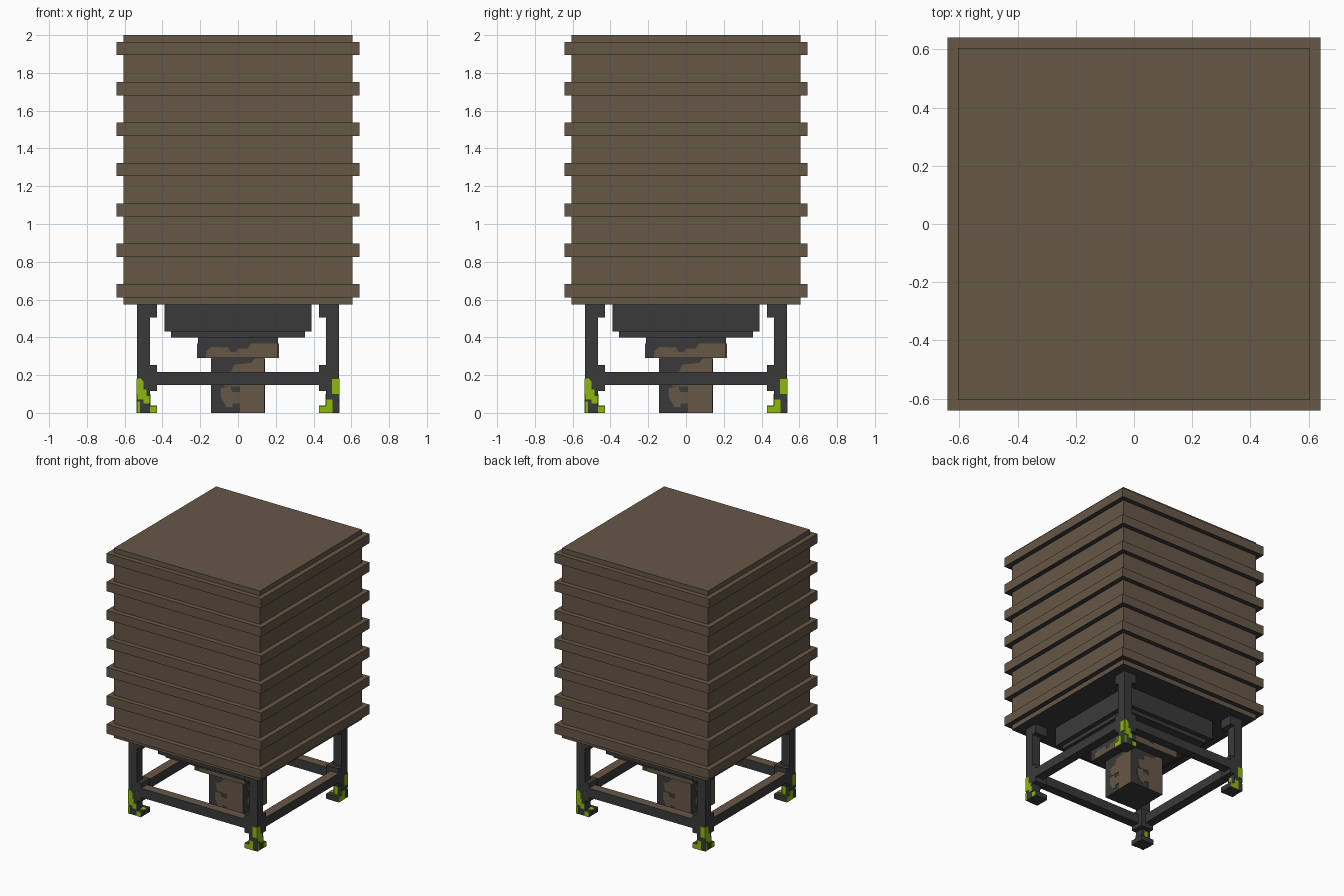
import bpy, bmesh, math
from mathutils import Vector

cube = bpy.data.objects.get("Cube")
if cube:
    bpy.data.objects.remove(cube, do_unlink=True)


def material(name, rgb):
    m = bpy.data.materials.new(name)
    m.use_nodes = True
    m.diffuse_color = (*rgb, 1)
    m.node_tree.nodes["Principled BSDF"].inputs["Base Color"].default_value = (*rgb, 1)
    return m


BROWN = material("brown", (0.133, 0.095, 0.061))
DARK = material("dark_grey", (0.042, 0.042, 0.042))
GREEN = material("lime_green", (0.27, 0.49, 0.004))


def finish(name, bm, mats, second=None):
    """Make an object; faces passing the rule get the second material."""
    bmesh.ops.recalc_face_normals(bm, faces=bm.faces)
    if second:
        for f in bm.faces:
            f.material_index = int(second(f))
    mesh = bpy.data.meshes.new(name)
    bm.to_mesh(mesh)
    bm.free()
    for m in mats:
        mesh.materials.append(m)
    ob = bpy.data.objects.new(name, mesh)
    bpy.context.collection.objects.link(ob)
    return ob


def add_box(bm, lo, hi):
    lo, hi = Vector(lo), Vector(hi)
    for v in bmesh.ops.create_cube(bm, size=1)["verts"]:
        v.co = Vector([l + (h - l) * (c + 0.5) for l, h, c in zip(lo, hi, v.co)])


def square_loft(name, steps, mats, second=None):
    """Skin square rings given as (half width, height)."""
    bm = bmesh.new()
    rings = [[bm.verts.new((sx * w, sy * w, z))
              for sx, sy in ((-1, -1), (1, -1), (1, 1), (-1, 1))] for w, z in steps]
    bm.faces.new(rings[0])
    bm.faces.new(rings[-1])
    for a, b in zip(rings, rings[1:]):
        for i in range(4):
            j = (i + 1) % 4
            bm.faces.new((a[i], a[j], b[j], b[i]))
    return finish(name, bm, mats, second)


def plate(name, outline, depth, mat, thick=0.003):
    """Thin painted patch on the plane y = -depth, outlined in x and z."""
    bm = bmesh.new()
    face = bm.faces.new([bm.verts.new((x, -depth, z)) for x, z in outline])
    ext = bmesh.ops.extrude_face_region(bm, geom=[face])
    for v in ext["geom"]:
        if isinstance(v, bmesh.types.BMVert):
            v.co.y -= thick
    return finish(name, bm, [mat])


def rect(x0, x1, z0, z1):
    return [(x0, z0), (x1, z0), (x1, z1), (x0, z1)]


def four_sides(ob):
    """Repeat an object around the vertical axis."""
    for i in range(1, 4):
        c = ob.copy()
        c.name = f"{ob.name}_{i + 1}"
        c.rotation_euler.z = i * math.pi / 2
        bpy.context.collection.objects.link(c)


def faces_down(f):
    return f.normal.z < -0.5


def faces_up(f):
    return f.normal.z > 0.5


# Ribbed container
BODY, RIB, BASE = 0.605, 0.642, 0.575
steps = [(BODY, BASE)]
for i in range(7):
    z = 0.612 + i * 0.2137
    steps += [(BODY, z), (RIB, z), (RIB, z + 0.07), (BODY, z + 0.07)]
steps.append((BODY, 2.0))
square_loft("ribbed_container", steps, [BROWN, DARK], faces_down)

# Stepped hopper and outlet chute below the container
square_loft("hopper", [(0.14, 0), (0.14, 0.29), (0.213, 0.29), (0.213, 0.4),
                       (0.355, 0.4), (0.355, 0.43), (0.39, 0.43), (0.39, BASE)], [DARK])

# Rust patches on neck and chute
four_sides(plate("neck_rust", [
    (-0.17, 0.29), (0.21, 0.29), (0.21, 0.367), (0.07, 0.367), (0.05, 0.34), (0, 0.34),
    (-0.01, 0.322), (-0.04, 0.322), (-0.05, 0.345), (-0.14, 0.35), (-0.165, 0.33)], 0.213, BROWN))
four_sides(plate("chute_rust", [
    (0.01, 0), (0.14, 0), (0.14, 0.289), (0.09, 0.289), (0.07, 0.265), (-0.02, 0.255),
    (-0.035, 0.22), (-0.09, 0.2), (-0.07, 0.14), (0.01, 0.14), (0.01, 0.11),
    (-0.03, 0.11), (-0.04, 0.14), (-0.09, 0.13), (-0.09, 0.08), (-0.06, 0.03),
    (-0.03, 0.03), (-0.03, 0.05), (0.01, 0.05)], 0.14, BROWN))

# Corner legs: foot, post, rail bracket, post and cap
OUT, POST, WIDE = 0.535, 0.466, 0.43
bm = bmesh.new()
for inner, z0, z1 in ((WIDE, 0, 0.037), (POST, 0.037, 0.115), (WIDE, 0.115, 0.253),
                      (POST, 0.253, 0.505), (WIDE, 0.505, BASE)):
    add_box(bm, (-OUT, -OUT, z0), (-inner, -inner, z1))
four_sides(finish("leg", bm, [DARK]))

# Rails between the legs, rusty on top
bm = bmesh.new()
add_box(bm, (-WIDE, -OUT, 0.148), (WIDE, -POST, 0.217))
four_sides(finish("rail", bm, [DARK, BROWN], faces_up))

# Green paint on the outside of the legs
paint = [
    [(-OUT, 0.07), (-0.5, 0.07), (-0.5, 0.05), (-POST, 0.05), (-POST, 0.09), (-0.485, 0.09),
     (-0.485, 0.125), (-0.5, 0.125), (-0.5, 0.165), (-0.515, 0.183), (-OUT, 0.183)],
    rect(-OUT, -0.52, 0, 0.06),
    rect(-POST, -WIDE, 0, 0.037),
    rect(0.497, OUT, 0.1, 0.18),
    [(WIDE, 0), (0.5, 0), (0.5, 0.07), (POST, 0.07), (POST, 0.037), (WIDE, 0.037)],
]
for p in paint:
    four_sides(plate("leg_paint", p, OUT, GREEN))

# Green paint on the inner faces and the tops of the feet
four_sides(plate("inner_post_paint", rect(0.48, 0.51, 0.037, 0.1), -POST + 0.003, GREEN))
bm = bmesh.new()
add_box(bm, (-POST, -0.5, 0.037), (-WIDE, -POST, 0.04))
four_sides(finish("foot_top_paint", bm, [GREEN]))
